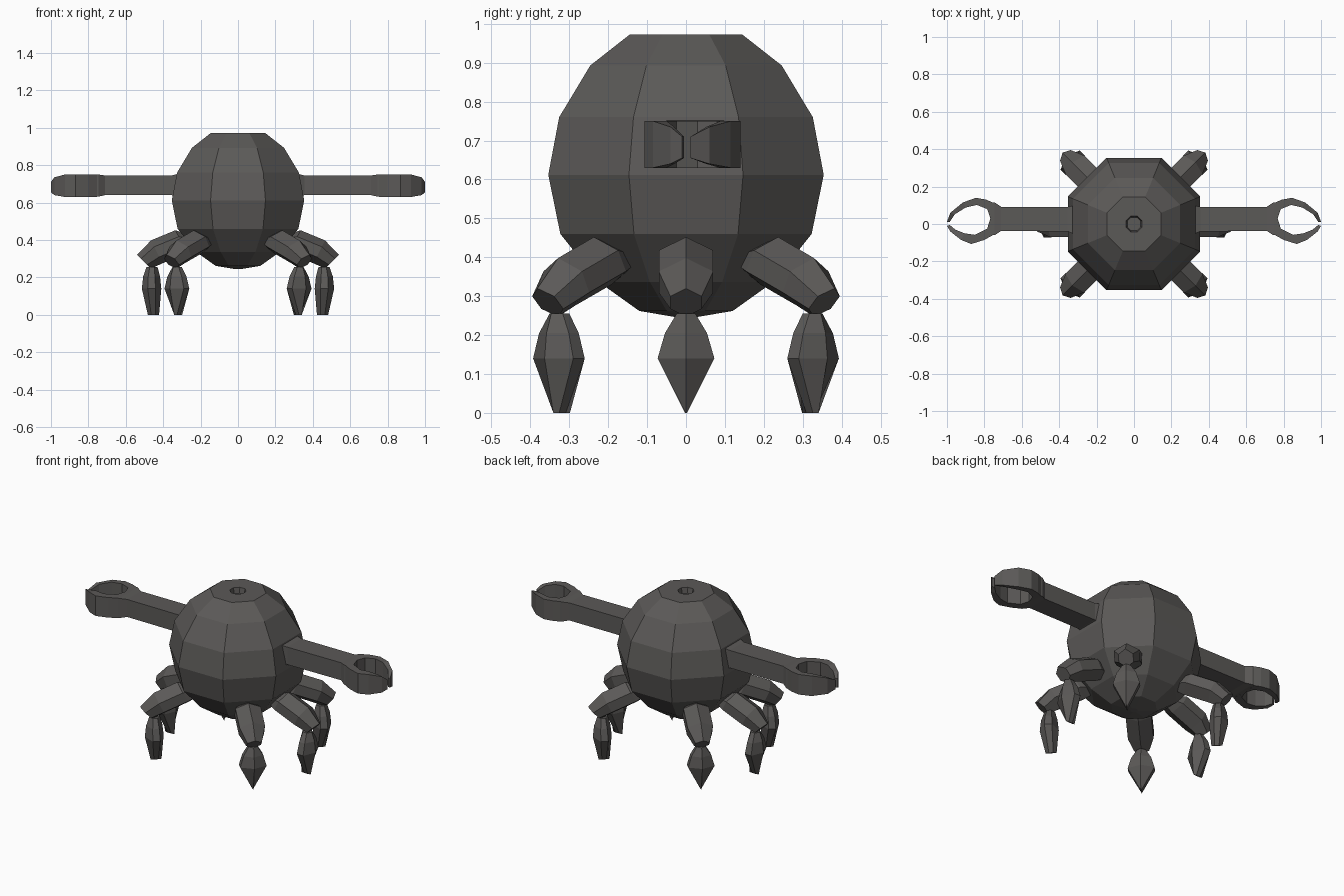
import bpy, bmesh, math
from mathutils import Matrix, Vector

if "Cube" in bpy.data.objects:
    bpy.data.objects.remove(bpy.data.objects["Cube"])

grey = bpy.data.materials.new("dark grey")
grey.diffuse_color = (0.105, 0.100, 0.096, 1)
grey.use_nodes = True
grey.node_tree.nodes["Principled BSDF"].inputs["Base Color"].default_value = grey.diffuse_color


def loft(name, rings, close_ends=True, matrix=None):
    """Skin a list of equal-length point rings into one flat-shaded object."""
    bm = bmesh.new()
    loops = [[bm.verts.new(p) for p in ring] for ring in rings]
    for a, b in zip(loops, loops[1:]):
        n = len(a)
        for i in range(n):
            j = (i + 1) % n
            bm.faces.new((a[i], a[j], b[j], b[i]))
    if close_ends:
        bm.faces.new(loops[0][::-1])
        bm.faces.new(loops[-1])
    if matrix:
        bm.transform(matrix)
    bmesh.ops.recalc_face_normals(bm, faces=bm.faces)
    me = bpy.data.meshes.new(name)
    bm.to_mesh(me)
    bm.free()
    me.materials.append(grey)
    ob = bpy.data.objects.new(name, me)
    bpy.context.collection.objects.link(ob)
    return ob


def octagon(apothem, z):
    r = apothem / math.cos(math.pi / 8)
    return [(r * math.cos(math.pi / 8 + k * math.pi / 4),
             r * math.sin(math.pi / 8 + k * math.pi / 4), z) for k in range(8)]


# Body: eight-sided turned shell with a small socket in the top
profile = [(0.02, 0.245), (0.12, 0.262), (0.225, 0.337), (0.323, 0.46),
           (0.354, 0.612), (0.326, 0.76), (0.246, 0.893), (0.144, 0.973),
           (0.042, 0.973), (0.036, 0.94)]
loft("body", [octagon(r, z) for r, z in profile])


# Legs: six-sided thigh and tapering foot, drawn along +x then rotated
def thigh_ring(top, bottom, w):
    t, b = Vector((top[0], 0, top[1])), Vector((bottom[0], 0, bottom[1]))
    u, l = t.lerp(b, 0.28), t.lerp(b, 0.72)
    side = Vector((0, w, 0))
    return [t, u + side, l + side, b, l - side, u - side]


def foot_ring(r, z, a, w):
    return [(r + a, 0, z), (r + a * 0.4, w, z), (r - a * 0.4, w, z),
            (r - a, 0, z), (r - a * 0.4, -w, z), (r + a * 0.4, -w, z)]


thigh = [thigh_ring((0.27, 0.43), (0.22, 0.36), 0.045),
         thigh_ring((0.335, 0.452), (0.27, 0.33), 0.07),
         thigh_ring((0.465, 0.398), (0.405, 0.275), 0.07),
         thigh_ring((0.54, 0.32), (0.465, 0.247), 0.04)]
foot = [foot_ring(0.46, 0.255, 0.03, 0.024),
        foot_ring(0.462, 0.205, 0.045, 0.054),
        foot_ring(0.462, 0.14, 0.052, 0.073),
        foot_ring(0.452, 0.0, 0.03, 0.003)]
for i, angle in enumerate((0, 45, 135, 180, 225, 315)):
    m = Matrix.Rotation(math.radians(angle), 4, 'Z')
    loft(f"thigh_{i + 1}", thigh, matrix=m)
    loft(f"foot_{i + 1}", foot, matrix=m)


# Arms: bar ending in a two-jaw pincer, mirrored left and right
def section(p, q, z0, z1):
    return [(*p, z0), (*q, z0), (*q, z1), (*p, z1)]


bar = [section((x, y0), (x, y1), z0, z1) for x, y0, y1, z0, z1 in (
    (0.29, -0.065, 0.105, 0.62, 0.76), (0.355, -0.04, 0.092, 0.64, 0.745),
    (0.71, -0.037, 0.092, 0.64, 0.745), (0.745, -0.06, 0.115, 0.632, 0.75),
    (0.768, -0.06, 0.115, 0.63, 0.75))]
# each row: outer x, y, inner x, y, bottom z, top z
upper = [(0.755, 0.115, 0.768, 0.03, 0.63, 0.75), (0.79, 0.13, 0.785, 0.08, 0.63, 0.75),
         (0.845, 0.14, 0.84, 0.102, 0.63, 0.75), (0.915, 0.115, 0.90, 0.088, 0.63, 0.75),
         (0.982, 0.06, 0.958, 0.052, 0.64, 0.735), (1.0, 0.012, 0.985, 0.012, 0.655, 0.71)]
lower = [(0.755, -0.06, 0.768, 0.03, 0.63, 0.75), (0.80, -0.085, 0.785, -0.025, 0.63, 0.75),
         (0.87, -0.107, 0.85, -0.058, 0.63, 0.75), (0.925, -0.085, 0.905, -0.05, 0.63, 0.75),
         (0.982, -0.04, 0.955, -0.03, 0.64, 0.735), (1.0, -0.01, 0.985, -0.005, 0.655, 0.71)]
for side, s in (("right", 1), ("left", -1)):
    m = Matrix.Diagonal((s, 1, 1, 1))
    loft(f"{side}_arm", bar, matrix=m)
    for jaw, rows in (("rear", upper), ("front", lower)):
        loft(f"{side}_{jaw}_jaw",
             [section((a, b), (c, d), z0, z1) for a, b, c, d, z0, z1 in rows], matrix=m)
